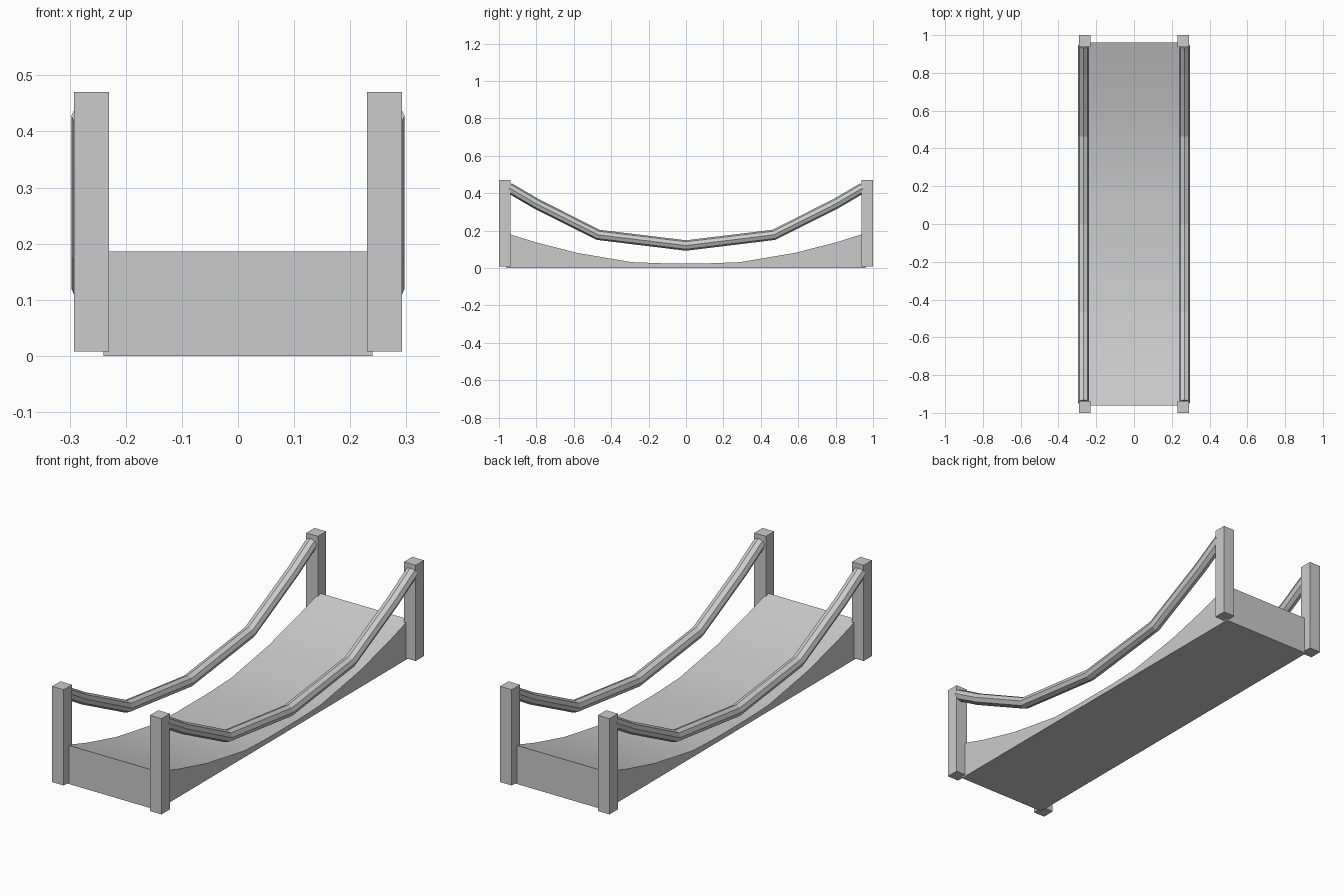
import bpy, bmesh, math
from mathutils import Vector

if "Cube" in bpy.data.objects:
    bpy.data.objects.remove(bpy.data.objects["Cube"])


def make_object(name, bm, smooth=False):
    bmesh.ops.recalc_face_normals(bm, faces=bm.faces)
    mesh = bpy.data.meshes.new(name)
    bm.to_mesh(mesh)
    bm.free()
    ob = bpy.data.objects.new(name, mesh)
    bpy.context.collection.objects.link(ob)
    if smooth:
        bpy.ops.object.select_all(action='DESELECT')
        ob.select_set(True)
        bpy.context.view_layer.objects.active = ob
        bpy.ops.object.shade_smooth_by_angle(angle=math.radians(30))
    return ob


# Sagging deck: side profile extruded across the width
half = [(0.13, 0.025), (0.29, 0.031), (0.58, 0.08), (0.80, 0.136), (0.96, 0.186)]
top = [(-y, z) for y, z in reversed(half)] + half
profile = [(0.96, 0.0), (-0.96, 0.0)] + top
bm = bmesh.new()
face = bm.faces.new([bm.verts.new((-0.24, y, z)) for y, z in profile])
ext = bmesh.ops.extrude_face_region(bm, geom=[face])
moved = [g for g in ext['geom'] if isinstance(g, bmesh.types.BMVert)]
bmesh.ops.translate(bm, verts=moved, vec=(0.48, 0, 0))
make_object("deck", bm, smooth=True)


# Corner posts
def post(name, sx, sy):
    bm = bmesh.new()
    bmesh.ops.create_cube(bm, size=1)
    bmesh.ops.scale(bm, verts=bm.verts, vec=(0.062, 0.063, 0.462))
    bmesh.ops.translate(bm, verts=bm.verts, vec=(sx * 0.261, sy * 0.9685, 0.239))
    make_object(name, bm)


# Handrail ropes: eight-sided tube swept along the sagging path
rope_half = [(0.47, 0.177), (0.80, 0.343), (0.945, 0.428)]
path = [(-y, z) for y, z in reversed(rope_half)] + [(0.0, 0.12)] + rope_half


def rope(name, x):
    bm = bmesh.new()
    rings = []
    pts = [Vector((x, y, z)) for y, z in path]
    for i, p in enumerate(pts):
        t = (pts[min(i + 1, len(pts) - 1)] - p).normalized() + (p - pts[max(i - 1, 0)]).normalized()
        up = Vector((1, 0, 0)).cross(t).normalized()
        rings.append([bm.verts.new(p + Vector((0.03 * math.cos(a), 0, 0)) + up * 0.028 * math.sin(a))
                      for a in (k * math.tau / 8 for k in range(8))])
    for a, b in zip(rings, rings[1:]):
        for k in range(8):
            bm.faces.new((a[k], a[(k + 1) % 8], b[(k + 1) % 8], b[k]))
    bm.faces.new(rings[0])
    bm.faces.new(rings[-1])
    make_object(name, bm)


for side, sx in (("left", -1), ("right", 1)):
    for end, sy in (("front", -1), ("back", 1)):
        post(f"{end}_{side}_post", sx, sy)
    rope(f"{side}_handrail_rope", sx * 0.267)
